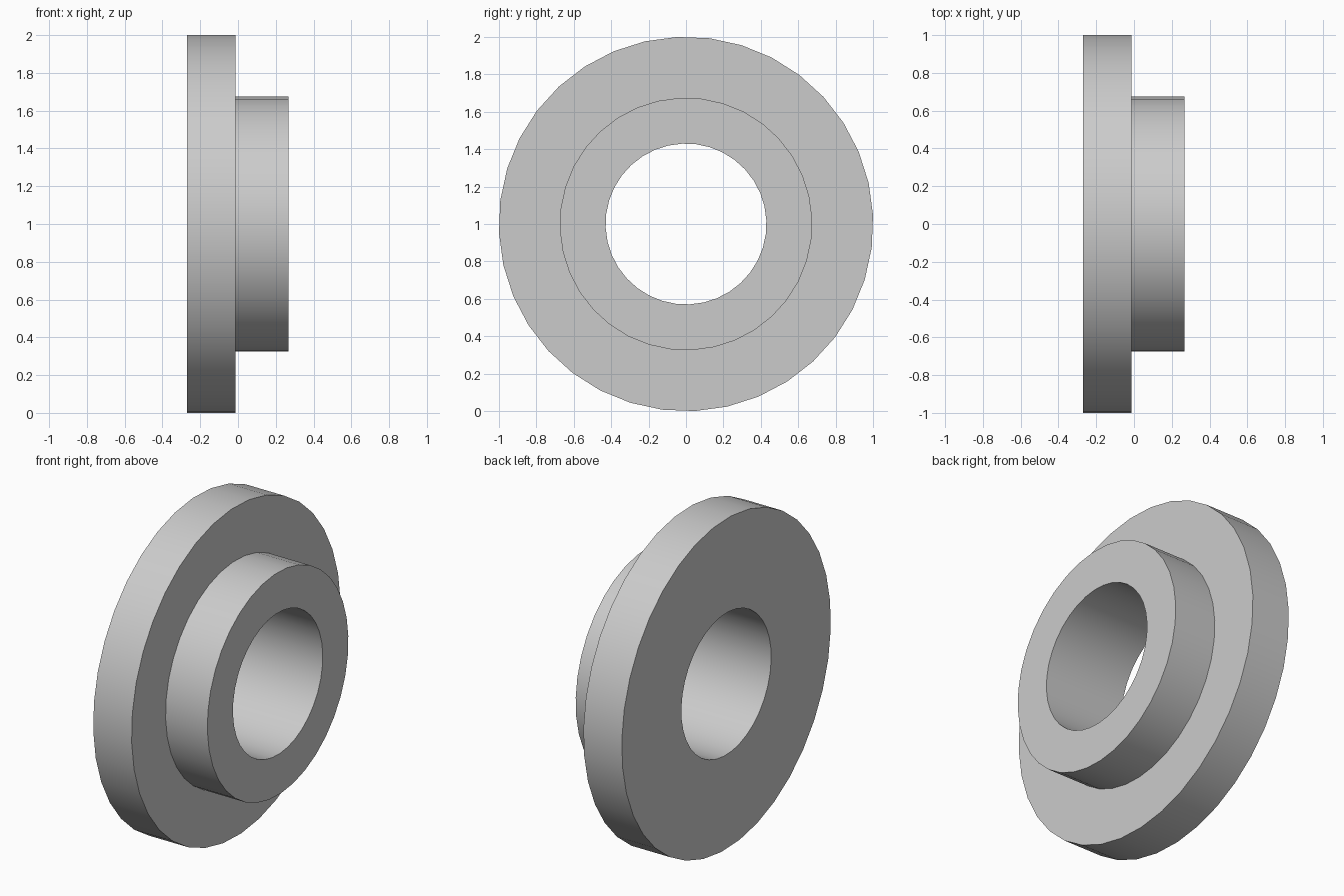
import bpy, bmesh, math
from mathutils import Matrix

cube = bpy.data.objects.get("Cube")
if cube:
    bpy.data.objects.remove(cube, do_unlink=True)

SIDES = 36
PHASE = math.radians(-2.75)

# Plain grey metal
grey = bpy.data.materials.new("grey_metal")
colour = (0.6, 0.6, 0.6, 1)
grey.diffuse_color = colour
grey.use_nodes = True
grey.node_tree.nodes["Principled BSDF"].inputs["Base Color"].default_value = colour

# Closed stepped section as (x, radius): wide flange, narrow hub, through bore
BORE, HUB, RIM = 0.43, 0.675, 1.001
BACK, STEP, FRONT = -0.27, -0.013, 0.267
section = [(BACK, BORE), (BACK, RIM), (STEP, RIM),
           (STEP, HUB), (FRONT, HUB), (FRONT, BORE)]

# Revolve the section about the x axis
bm = bmesh.new()
verts = [bm.verts.new((x, 0, r)) for x, r in section]
edges = [bm.edges.new((verts[i - 1], verts[i])) for i in range(len(verts))]
bmesh.ops.rotate(bm, verts=verts, cent=(0, 0, 0),
                 matrix=Matrix.Rotation(-PHASE, 3, 'X'))
bmesh.ops.spin(bm, geom=verts + edges, cent=(0, 0, 0), axis=(1, 0, 0),
               angle=math.tau, steps=SIDES, use_merge=True)
bmesh.ops.remove_doubles(bm, verts=bm.verts, dist=0.0001)
bmesh.ops.recalc_face_normals(bm, faces=bm.faces)
bmesh.ops.translate(bm, verts=bm.verts, vec=(0, 0, 1))

mesh = bpy.data.meshes.new("flanged_bushing")
bm.to_mesh(mesh)
bm.free()
mesh.materials.append(grey)
bushing = bpy.data.objects.new("flanged_bushing", mesh)
bpy.context.collection.objects.link(bushing)

# Smooth round walls with sharp rims
bpy.ops.object.select_all(action='DESELECT')
bushing.select_set(True)
bpy.context.view_layer.objects.active = bushing
bpy.ops.object.shade_smooth_by_angle(angle=math.radians(30))
